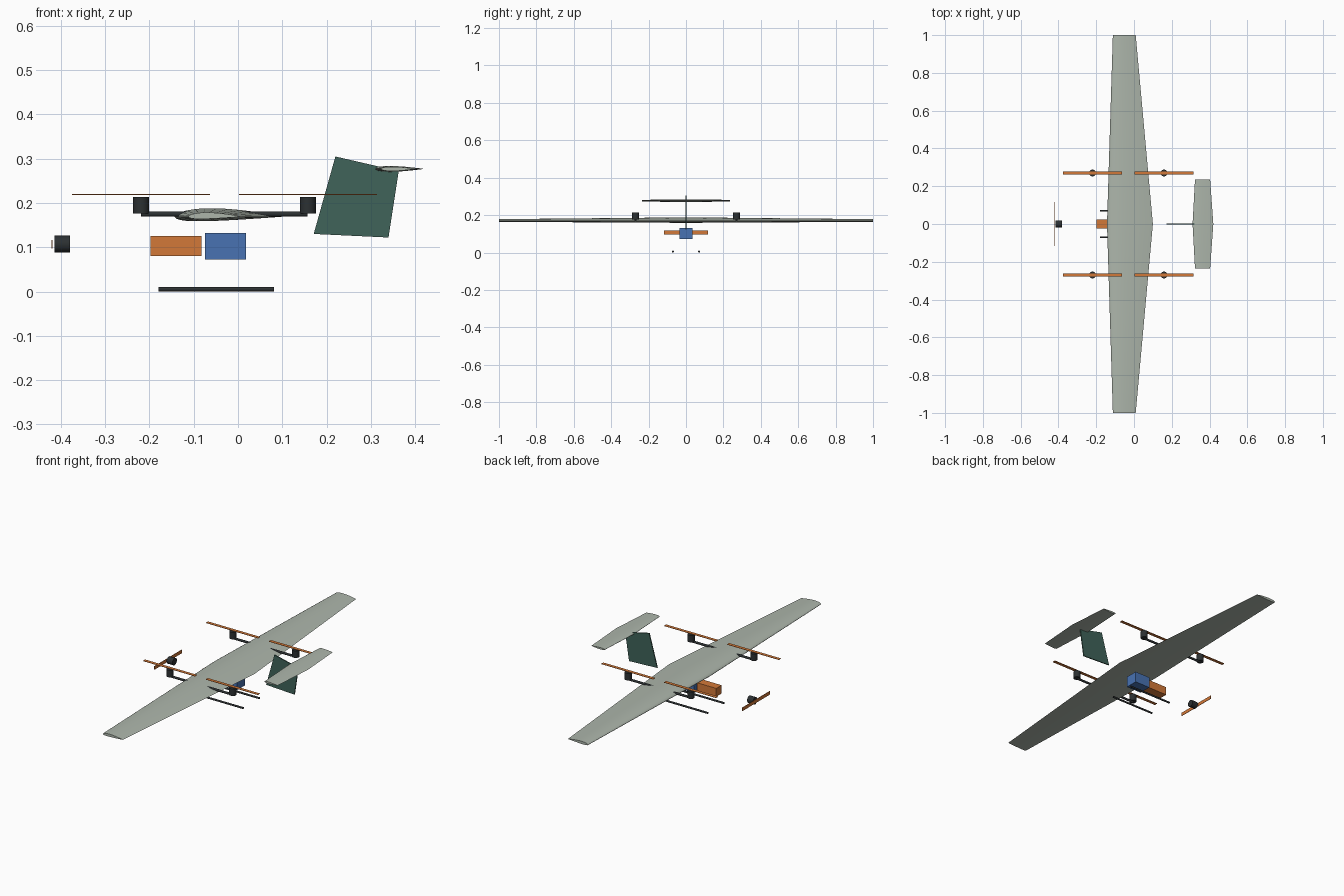
import bpy, bmesh, math
from mathutils import Matrix, Vector

if "Cube" in bpy.data.objects:
    bpy.data.objects.remove(bpy.data.objects["Cube"])


def material(name, rgb):
    m = bpy.data.materials.new(name)
    m.diffuse_color = (*rgb, 1)
    m.use_nodes = True
    m.node_tree.nodes["Principled BSDF"].inputs["Base Color"].default_value = m.diffuse_color
    return m


PALE = material("pale_skin", (0.42, 0.47, 0.41))
GREEN = material("green_fin", (0.05, 0.125, 0.10))
DARK = material("dark_carbon", (0.025, 0.03, 0.032))
ORANGE = material("orange", (0.65, 0.19, 0.04))
BLUE = material("blue", (0.065, 0.17, 0.45))


def finish(name, bm, mat, smooth=False):
    bmesh.ops.recalc_face_normals(bm, faces=bm.faces)
    me = bpy.data.meshes.new(name)
    bm.to_mesh(me)
    bm.free()
    ob = bpy.data.objects.new(name, me)
    bpy.context.collection.objects.link(ob)
    me.materials.append(mat)
    if smooth:
        bpy.ops.object.select_all(action='DESELECT')
        ob.select_set(True)
        bpy.context.view_layer.objects.active = ob
        bpy.ops.object.shade_smooth_by_angle(angle=math.radians(35))
    return ob


def box(name, centre, size, mat):
    bm = bmesh.new()
    bmesh.ops.create_cube(bm, size=1, matrix=Matrix.Translation(centre) @ Matrix.Diagonal((*size, 1)))
    return finish(name, bm, mat)


def rod(name, a, b, r, mat, sides=24):
    a, b = Vector(a), Vector(b)
    rot = (b - a).to_track_quat('Z', 'Y').to_matrix().to_4x4()
    bm = bmesh.new()
    bmesh.ops.create_cone(bm, cap_ends=True, segments=sides, radius1=r, radius2=r,
                          depth=(b - a).length, matrix=Matrix.Translation((a + b) / 2) @ rot)
    return finish(name, bm, mat, True)


def airfoil(camber, thick, n=14):
    """Closed four-digit style section, unit chord, leading edge at the origin."""
    def point(t, side):
        x = 0.5 - 0.5 * math.cos(math.pi * t)
        y = 5 * thick * (0.2969 * x**0.5 - 0.126 * x - 0.3516 * x**2 + 0.2843 * x**3 - 0.1036 * x**4)
        p = 0.4
        c = camber * (2 * p * x - x * x) / p**2 if x < p else camber * (1 - 2 * p + 2 * p * x - x * x) / (1 - p)**2
        return x, c + side * y
    return [point(1 - i / n, 1) for i in range(n)] + [point(i / n, -1) for i in range(n)]


def lifting_surface(name, stations, z, camber, thick, mat):
    # stations: (y, leading edge x, trailing edge x)
    prof = airfoil(camber, thick)
    bm = bmesh.new()
    rings = [[bm.verts.new((le + px * (te - le), y, z + pz * (te - le))) for px, pz in prof]
             for y, le, te in stations]
    for r, s in zip(rings, rings[1:]):
        for i in range(len(r)):
            j = (i + 1) % len(r)
            bm.faces.new((r[i], r[j], s[j], s[i]))
    bm.faces.new(rings[0])
    bm.faces.new(rings[-1])
    return finish(name, bm, mat, True)


# Main wing and tailplane
lifting_surface("wing", [(-1, -.112, .009), (0, -.143, .1), (1, -.112, .009)], .169, .02, .12, PALE)
lifting_surface("tailplane", [(-.236, .323, .403), (0, .31, .42), (.236, .323, .403)], .277, 0, .12, PALE)

# Vertical fin plate
bm = bmesh.new()
outline = [(.171, .13), (.22, .305), (.363, .272), (.34, .122)]
f = bm.faces.new([bm.verts.new((x, -.003, z)) for x, z in outline])
ext = bmesh.ops.extrude_face_region(bm, geom=[f])
bmesh.ops.translate(bm, vec=(0, .006, 0), verts=[v for v in ext["geom"] if isinstance(v, bmesh.types.BMVert)])
finish("tail_fin", bm, GREEN)

# Lift booms, motors, rotors and skids on both sides
for side, s in (("left", 1), ("right", -1)):
    y = .27 * s
    rod(f"boom_{side}", (-.219, y, .175), (.157, y, .175), .006, DARK)
    for end, x in (("front", -.219), ("rear", .158)):
        rod(f"lift_motor_{end}_{side}", (x, y, .176), (x, y, .214), .018, DARK)
        box(f"lift_rotor_{end}_{side}", (x, y, .219), (.312, .018, .002), ORANGE)
    rod(f"skid_{side}", (-.18, .07 * s, .005), (.081, .07 * s, .005), .005, DARK)

# Nose motor and propeller
rod("nose_motor", (-.415, 0, .107), (-.38, 0, .107), .019, DARK)
box("nose_propeller", (-.42, 0, .107), (.002, .234, .019), ORANGE)

# Battery and payload boxes
box("battery", (-.14, 0, .1025), (.115, .046, .045), ORANGE)
box("payload", (-.028, 0, .102), (.092, .07, .06), BLUE)
